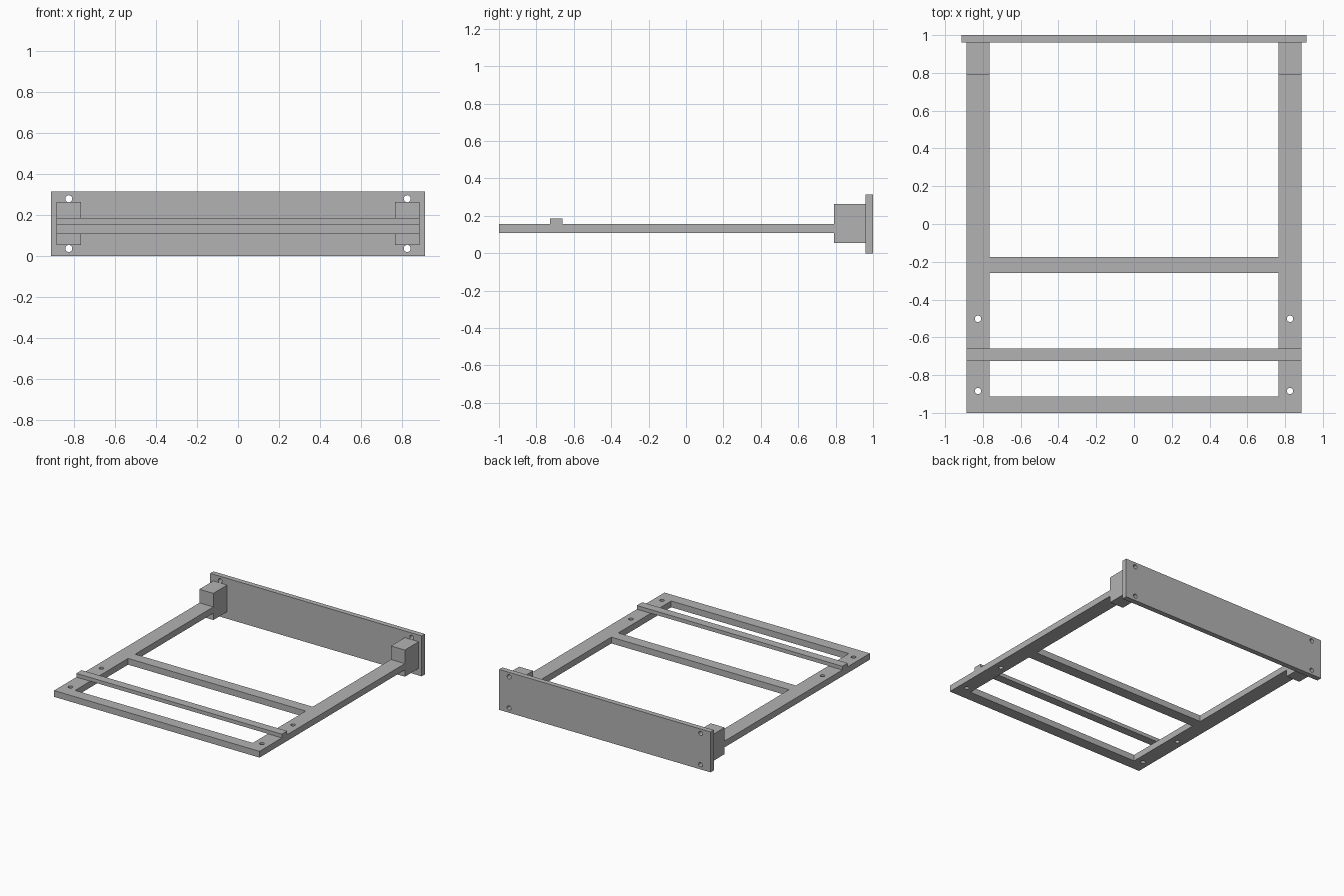
import bpy
import bmesh
from mathutils import Matrix, Vector

cube = bpy.data.objects.get("Cube")
if cube:
    bpy.data.objects.remove(cube, do_unlink=True)

# Single painted-metal colour
grey = bpy.data.materials.new("plain grey")
grey.use_nodes = True
grey.diffuse_color = (0.45, 0.45, 0.45, 1)
grey.node_tree.nodes["Principled BSDF"].inputs["Base Color"].default_value = grey.diffuse_color


def add_object(name, bm):
    mesh = bpy.data.meshes.new(name)
    bm.to_mesh(mesh)
    bm.free()
    mesh.materials.append(grey)
    obj = bpy.data.objects.new(name, mesh)
    bpy.context.collection.objects.link(obj)
    return obj


def box(name, x, y, z):
    """Box from (min, max) ranges along each axis."""
    low, high = (Vector(c) for c in zip(x, y, z))
    bm = bmesh.new()
    bmesh.ops.create_cube(bm, size=1, matrix=Matrix.Translation((low + high) / 2)
                          @ Matrix.Diagonal((*(high - low), 1)))
    return add_object(name, bm)


def drill(name, centre, axis):
    """Cylinder cutter for a bolt hole."""
    turn = Vector((0, 0, 1)).rotation_difference(Vector(axis)).to_matrix().to_4x4()
    bm = bmesh.new()
    bmesh.ops.create_cone(bm, cap_ends=True, segments=24, radius1=HOLE, radius2=HOLE,
                          depth=0.2, matrix=Matrix.Translation(centre) @ turn)
    return add_object(name, bm)


def cut(target, cutters):
    """Subtract every cutter, bake the result and discard the cutters."""
    for cutter in cutters:
        cutter.hide_render = True
        mod = target.modifiers.new("cut", "BOOLEAN")
        mod.operation = "DIFFERENCE"
        mod.solver = "EXACT"
        mod.object = cutter
    bpy.context.view_layer.update()
    baked = bpy.data.meshes.new_from_object(
        target.evaluated_get(bpy.context.evaluated_depsgraph_get()))
    target.modifiers.clear()
    target.data = baked
    for cutter in cutters:
        bpy.data.objects.remove(cutter, do_unlink=True)


HOLE = 0.017
HOLE_X = 0.826
INNER, OUTER = 0.766, 0.886
FRAME_Z = (0.108, 0.157)
BLOCK_Y, PLATE_Y = 0.79, 0.96
SIDES = (-1, 1)

# Flat frame: two side rails, front rail and middle crossbar in one piece
frame = box("base_frame", (-OUTER, OUTER), (-1, BLOCK_Y), FRAME_Z)
openings = [box("opening_cutter", (-INNER, INNER), y, (0, 0.3))
            for y in ((-0.912, -0.26), (-0.174, 1.1))]
frame_holes = [drill("frame_hole_cutter", (side * HOLE_X, y, 0.13), (0, 0, 1))
               for side in SIDES for y in (-0.884, -0.502)]
cut(frame, openings + frame_holes)

# Raised strip lying across the side rails
box("raised_strip", (-OUTER, OUTER), (-0.726, -0.66), (FRAME_Z[1], 0.186))

# Mounting blocks joining the rails to the back plate
for side, label in zip(SIDES, ("right", "left")):
    box(label + "_mounting_block", sorted((side * INNER, side * OUTER)),
        (BLOCK_Y, PLATE_Y), (0.055, 0.263))

# Upright back plate with a bolt hole near each corner
plate = box("back_plate", (-0.912, 0.912), (PLATE_Y, 1), (0, 0.315))
cut(plate, [drill("plate_hole_cutter", (side * HOLE_X, 0.98, z), (0, 1, 0))
            for side in SIDES for z in (0.037, 0.28)])
